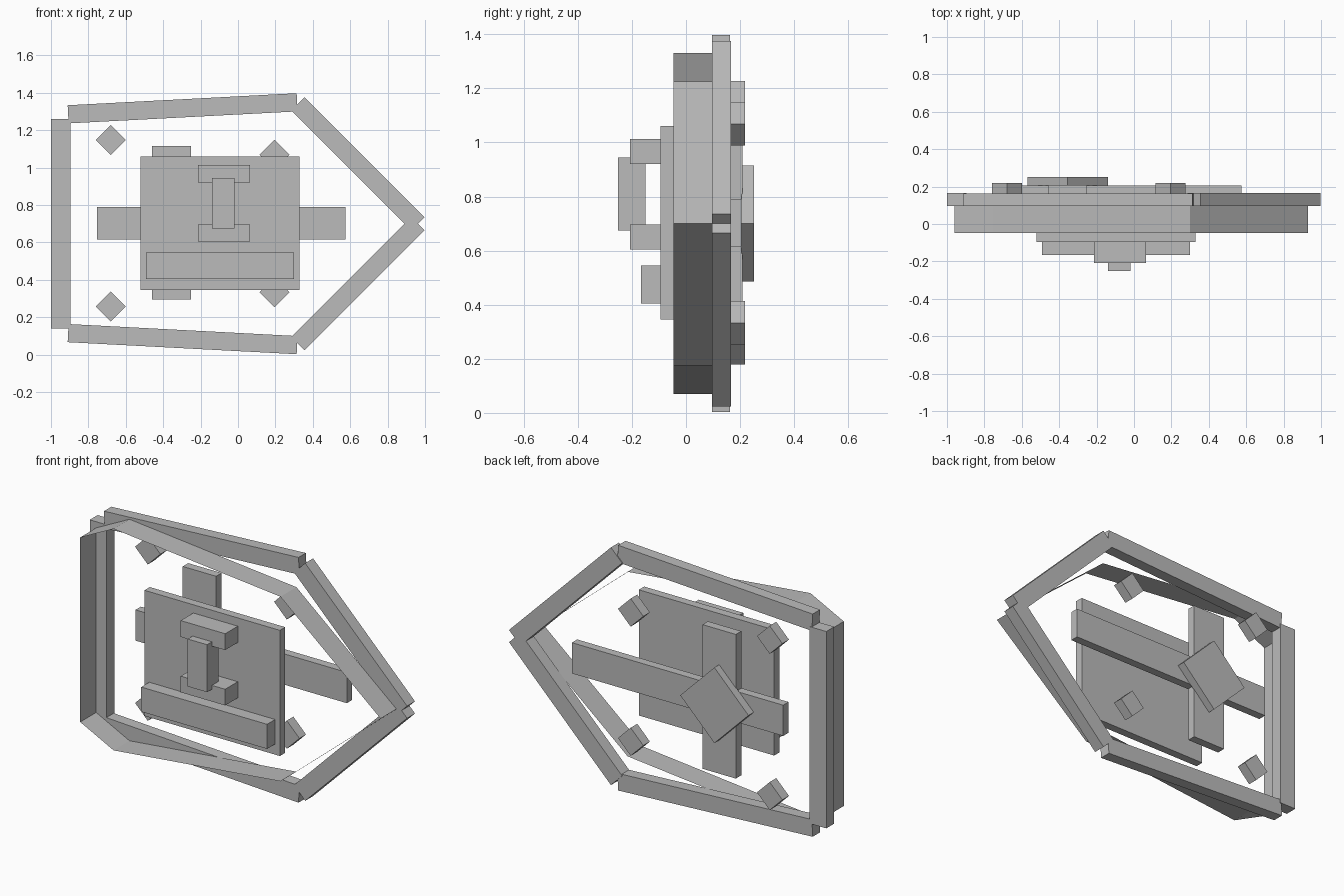
import bpy, math
from mathutils import Matrix

if "Cube" in bpy.data.objects:
    bpy.data.objects.remove(bpy.data.objects["Cube"], do_unlink=True)

# One plain grey for everything
grey = bpy.data.materials.new("plain_grey")
grey.use_nodes = True
colour = (0.5, 0.5, 0.5, 1.0)
grey.diffuse_color = colour
grey.node_tree.nodes["Principled BSDF"].inputs["Base Color"].default_value = colour


def mesh_object(name, verts, faces):
    mesh = bpy.data.meshes.new(name)
    mesh.from_pydata(verts, [], faces)
    mesh.materials.append(grey)
    obj = bpy.data.objects.new(name, mesh)
    bpy.context.collection.objects.link(obj)
    return obj


def block(name, x, z, y, angle=0.0):
    """Box from x, z and y ranges, turned about its own y axis (degrees)."""
    centre = [(r[0] + r[1]) / 2 for r in (x, y, z)]
    half = [(r[1] - r[0]) / 2 for r in (x, y, z)]
    turn = Matrix.Rotation(math.radians(angle), 3, 'Y')
    verts = [(i * half[0], j * half[1], k * half[2])
             for i in (-1, 1) for j in (-1, 1) for k in (-1, 1)]
    faces = [(0, 1, 3, 2), (4, 6, 7, 5), (0, 4, 5, 1),
             (2, 3, 7, 6), (0, 2, 6, 4), (1, 5, 7, 3)]
    obj = mesh_object(name, verts, faces)
    obj.data.transform(turn.to_4x4())
    obj.location = centre
    return obj


def bar(name, cx, cz, length, width, y, angle):
    return block(name, (cx - length / 2, cx + length / 2),
                 (cz - width / 2, cz + width / 2), y, angle)


MID = 0.70  # height of the mirror line

# Outer frame of five bars
block("frame_right_bar", (-1.0, -0.895), (0.14, 1.26), (0.096, 0.167))
for side, label in ((1, "upper"), (-1, "lower")):
    bar(f"frame_{label}_long_bar", -0.296, MID + side * 0.617,
        1.226, 0.097, (0.096, 0.162), -side * 3.0)
    bar(f"frame_{label}_nose_bar", 0.641, MID + side * 0.32,
        0.907, 0.10, (0.096, 0.167), side * 45)

# Thin open rim in front of the frame
outline = [(-0.96, 0.175), (-0.75, 0.07), (0.30, 0.175), (0.93, 0.70),
           (0.30, 1.225), (-0.75, 1.33), (-0.96, 1.225)]
n = len(outline)
rim_verts = [(x, y, z) for y in (-0.047, 0.096) for x, z in outline]
rim_faces = [(i, (i + 1) % n, n + (i + 1) % n, n + i) for i in range(n)]
mesh_object("thin_rim", rim_verts, rim_faces)

# Central plate with its raised front blocks
block("main_plate", (-0.522, 0.33), (0.345, 1.06), (-0.095, -0.047))
block("lower_ledge", (-0.492, 0.30), (0.405, 0.545), (-0.167, -0.095))
block("handle_upper_mount", (-0.215, 0.065), (0.92, 1.013), (-0.208, -0.095))
block("handle_lower_mount", (-0.215, 0.065), (0.605, 0.697), (-0.208, -0.095))
block("handle_grip", (-0.14, -0.018), (0.675, 0.945), (-0.252, -0.15))

# Crossed braces and the turned square on the back
block("back_cross_brace", (-0.755, 0.575), (0.615, 0.79), (0.157, 0.205))
block("back_upright_brace", (-0.46, -0.25), (0.295, 1.115), (0.16, 0.209))
bar("back_square", -0.355, MID, 0.304, 0.304, (0.205, 0.252), 45)

# Four small studs turned on their corners
for label, x, z in (("right_upper", -0.68, 1.147), ("right_lower", -0.68, 0.258),
                    ("left_upper", 0.195, 1.068), ("left_lower", 0.195, 0.333)):
    bar(f"{label}_stud", x, z, 0.113, 0.113, (0.16, 0.219), 45)
